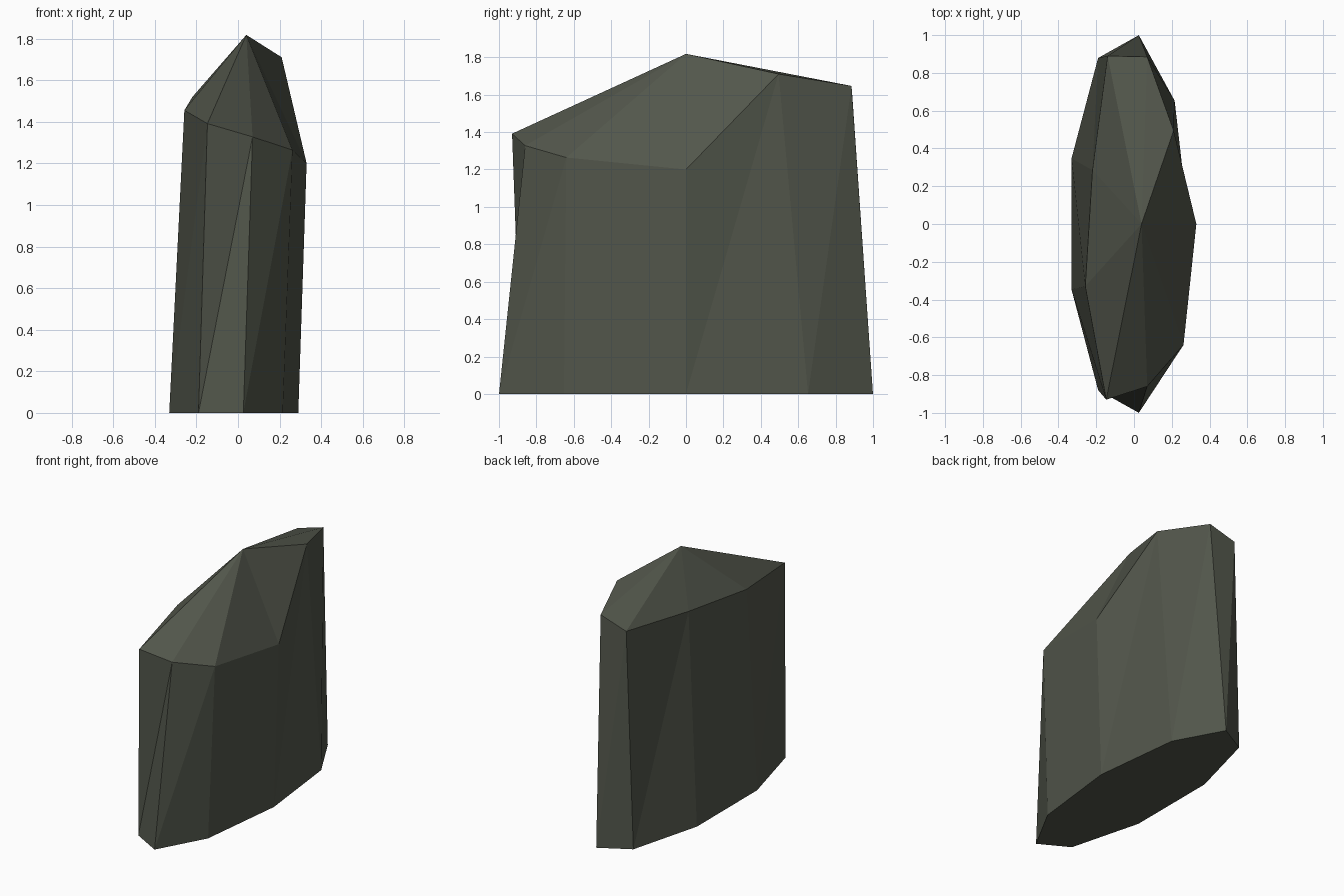
import bpy, bmesh, math

if "Cube" in bpy.data.objects:
    bpy.data.objects.remove(bpy.data.objects["Cube"])

stone = bpy.data.materials.new("dark mossy stone")
stone.diffuse_color = (0.085, 0.094, 0.071, 1)
stone.use_nodes = True
stone.node_tree.nodes["Principled BSDF"].inputs["Base Color"].default_value = stone.diffuse_color

N = 9
bm = bmesh.new()

# base: regular nine-sided ring, stretched along y
base = []
for i in range(N):
    a = -2 * math.pi * i / N
    base.append(bm.verts.new((0.32 * math.cos(a) - 0.03, 1.015 * math.sin(a), 0)))

# shoulder: irregular ring climbing steadily around the rock
shoulder_xy = [(0.33, 0), (0.262, -0.64), (0.07, -0.86), (-0.147, -0.93),
               (-0.258, -0.33), (-0.22, 0.285), (-0.14, 0.89), (0.07, 0.885),
               (0.21, 0.495)]
top = [bm.verts.new((x, y, 1.2 + 0.0638 * i)) for i, (x, y) in enumerate(shoulder_xy)]
apex = bm.verts.new((0.04, 0, 1.818))

# flat underside, split side walls and peak facets
bm.faces.new(base)
for i in range(N):
    j = (i + 1) % N
    bm.faces.new((base[i], base[j], top[i]))
    bm.faces.new((base[j], top[j], top[i]))
    bm.faces.new((top[i], top[j], apex))
bmesh.ops.recalc_face_normals(bm, faces=bm.faces)

mesh = bpy.data.meshes.new("rock")
bm.to_mesh(mesh)
bm.free()
mesh.materials.append(stone)
bpy.context.collection.objects.link(bpy.data.objects.new("rock", mesh))
